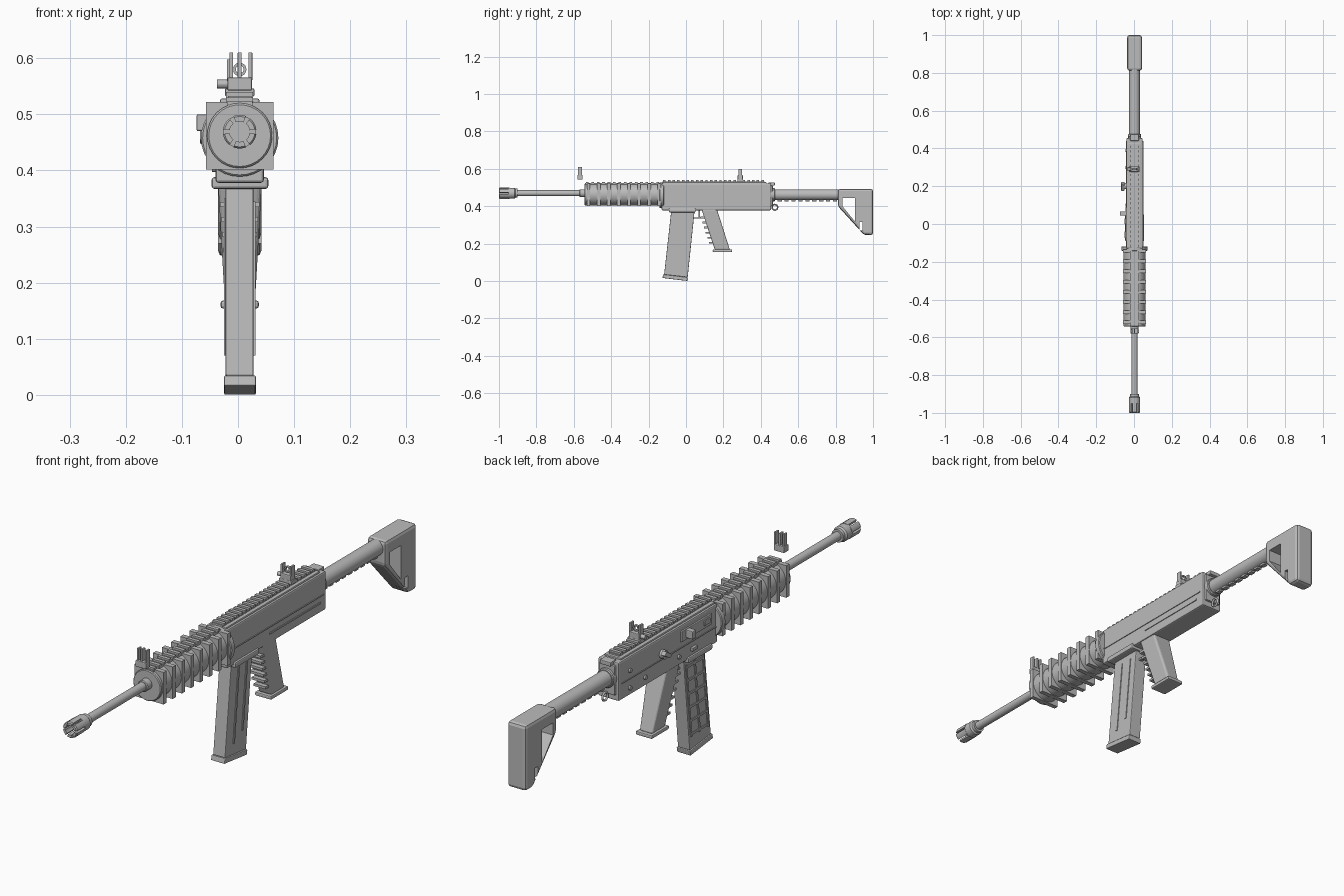
import bpy, bmesh, math
from mathutils import Vector

if "Cube" in bpy.data.objects:
    bpy.data.objects.remove(bpy.data.objects["Cube"])

CX = 0.003      # centre line in x
BORE = 0.469    # bore height

grey = bpy.data.materials.new("gunmetal_grey")
grey.use_nodes = True
grey.diffuse_color = (0.5, 0.5, 0.5, 1)
grey.node_tree.nodes["Principled BSDF"].inputs["Base Color"].default_value = (0.5, 0.5, 0.5, 1)


def finish(name, bm, bevel=0, smooth=False):
    """Turn a bmesh into a named object with optional bevel and smooth shading."""
    bmesh.ops.remove_doubles(bm, verts=bm.verts, dist=1e-6)
    bmesh.ops.recalc_face_normals(bm, faces=bm.faces)
    if bevel:
        bmesh.ops.bevel(bm, geom=bm.edges[:], offset=bevel, segments=2,
                        profile=0.5, affect='EDGES', clamp_overlap=True)
    mesh = bpy.data.meshes.new(name)
    bm.to_mesh(mesh)
    bm.free()
    mesh.materials.append(grey)
    obj = bpy.data.objects.new(name, mesh)
    bpy.context.collection.objects.link(obj)
    if smooth:
        bpy.ops.object.select_all(action='DESELECT')
        obj.select_set(True)
        bpy.context.view_layer.objects.active = obj
        bpy.ops.object.shade_smooth_by_angle(angle=math.radians(35))
    return obj


def add_prism(bm, pts, x0, x1):
    """Extrude a (y, z) outline from x0 to x1."""
    a = [bm.verts.new((x0, y, z)) for y, z in pts]
    b = [bm.verts.new((x1, y, z)) for y, z in pts]
    bm.faces.new(a)
    bm.faces.new(b[::-1])
    for i in range(len(pts)):
        j = (i + 1) % len(pts)
        bm.faces.new((a[i], b[i], b[j], a[j]))


def rect(y0, y1, z0, z1):
    return [(y0, z0), (y1, z0), (y1, z1), (y0, z1)]


def prism(name, pts, x0, x1, bevel=0):
    bm = bmesh.new()
    add_prism(bm, pts, x0, x1)
    return finish(name, bm, bevel)


def box(name, x0, x1, y0, y1, z0, z1, bevel=0):
    return prism(name, rect(y0, y1, z0, z1), x0, x1, bevel)


def add_lathe(bm, profile, z, segs, start=0, sweep=math.tau):
    """Revolve a closed (radius, y) outline about the y direction."""
    full = sweep > 6.28
    rings = []
    for k in range(segs if full else segs + 1):
        a = start + sweep * k / segs
        rings.append([bm.verts.new((CX + r * math.cos(a), y, z + r * math.sin(a)))
                      for r, y in profile])
    n = len(profile)
    for k in range(segs):
        a, b = rings[k], rings[(k + 1) % len(rings)]
        for i in range(n):
            j = (i + 1) % n
            if profile[i][0] or profile[j][0]:
                bm.faces.new((a[i], a[j], b[j], b[i]))
    if not full:
        bm.faces.new(rings[0])
        bm.faces.new(rings[-1][::-1])


def lathe(name, profile, z=BORE, segs=32):
    bm = bmesh.new()
    add_lathe(bm, profile, z, segs)
    return finish(name, bm, smooth=True)


def rod(name, r, y0, y1, z=BORE, c=0.003):
    return lathe(name, [(0, y0), (r - c, y0), (r, y0 + c), (r, y1 - c), (r - c, y1), (0, y1)], z)


def pin(name, r, x0, x1, y, z):
    """Round pin pointing sideways."""
    pts = [(y + r * math.cos(i * math.tau / 16), z + r * math.sin(i * math.tau / 16))
           for i in range(16)]
    return prism(name, pts, x0, x1)


# Barrel and slotted muzzle device
rod("barrel", 0.016, -0.92, -0.5)
rod("barrel_collar", 0.021, -0.57, -0.54)
lathe("muzzle_body", [(0, -0.95), (0.029, -0.95), (0.029, -0.918), (0.024, -0.912),
                      (0.024, -0.9), (0, -0.9)])
bm = bmesh.new()
for i in range(6):
    add_lathe(bm, [(0.018, -1), (0.027, -1), (0.03, -0.996), (0.03, -0.945), (0.018, -0.945)],
              BORE, 6, math.radians(60 * i + 8), math.radians(44))
finish("muzzle_prongs", bm, smooth=True)

# Handguard: round core with square cooling fins
HZ = 0.462
rod("handguard_core", 0.058, -0.543, -0.12, HZ)
bm = bmesh.new()
for i in range(8):
    y = -0.53 + i * 0.054
    add_prism(bm, rect(y, y + 0.018, HZ - 0.06, HZ + 0.06), CX - 0.06, CX + 0.06)
finish("handguard_fins", bm)
rod("handguard_rear_collar", 0.069, -0.142, -0.118, 0.458)
box("handguard_rail", CX - 0.023, CX + 0.023, -0.54, -0.12, 0.51, 0.523)

# Receiver
box("receiver", -0.04, 0.046, -0.13, 0.455, 0.378, 0.522, 0.005)
box("receiver_top_step", -0.032, 0.038, -0.125, 0.43, 0.515, 0.528, 0.003)
box("receiver_side_strip", 0.045, 0.049, 0.12, 0.42, 0.412, 0.418)
box("receiver_seam", -0.043, 0.049, -0.12, 0.44, 0.438, 0.441)
box("receiver_end_plate", -0.03, 0.036, 0.452, 0.464, 0.4, 0.51, 0.004)
box("charging_latch", -0.02, 0.026, 0.44, 0.475, 0.51, 0.526, 0.003)

# Top rail teeth over receiver and handguard
box("rail_base", CX - 0.021, CX + 0.021, -0.125, 0.42, 0.525, 0.533)
bm = bmesh.new()
for i in range(22):
    y = -0.122 + i * 0.025
    add_prism(bm, rect(y, y + 0.013, 0.53, 0.54), CX - 0.024, CX + 0.024)
for i in range(14):
    y = -0.535 + i * 0.029
    add_prism(bm, rect(y, y + 0.014, 0.52, 0.53), CX - 0.024, CX + 0.024)
finish("rail_teeth", bm)


# Sights: clamp base with upright prongs
def sight(name, y, prongs, top):
    box(name + "_base", CX - 0.022, CX + 0.022, y - 0.014, y + 0.014, 0.542, 0.566, 0.003)
    for x in prongs:
        box(name + "_prong", CX + x - 0.0035, CX + x + 0.0035, y - 0.01, y + 0.01,
            0.56, top, 0.001)


sight("front_sight", -0.567, (-0.015, 0, 0.019), 0.61)
sight("rear_sight", 0.29, (-0.019, 0.019), 0.598)
box("rear_sight_clamp", CX - 0.026, CX + 0.026, 0.275, 0.305, 0.532, 0.546, 0.002)
lathe("rear_sight_aperture", [(0.007, 0.286), (0.012, 0.286), (0.012, 0.294), (0.007, 0.294)],
      0.58, 20)
pin("rear_sight_knob", 0.008, -0.037, -0.018, 0.29, 0.554)

# Right-hand controls
box("ejection_port_cover", -0.046, -0.038, -0.09, 0.09, 0.462, 0.502, 0.002)
box("bolt_handle", -0.074, -0.04, 0.044, 0.066, 0.47, 0.5, 0.003)
box("bolt_stop", -0.05, -0.038, -0.075, -0.04, 0.474, 0.492, 0.002)
pin("selector_drum", 0.016, -0.056, -0.038, 0.2, 0.46)
prism("selector_lever", [(0.175, 0.455), (0.19, 0.447), (0.222, 0.466), (0.212, 0.48)],
      -0.068, -0.05, 0.002)
box("magazine_catch", -0.05, -0.038, 0.0, 0.03, 0.405, 0.418, 0.002)
for y, z in ((0.1, 0.41), (0.3, 0.41), (0.39, 0.47), (0.39, 0.405)):
    pin("receiver_pin", 0.008, -0.046, -0.03, y, z)

# Magazine, leaning forward towards its foot
box("magazine_well", -0.047, 0.054, -0.092, 0.052, 0.367, 0.388, 0.005)
prism("magazine_body", [(-0.079, 0.375), (0.046, 0.375), (0.009, 0.02), (-0.117, 0.034)],
      -0.022, 0.028, 0.003)
prism("magazine_foot", [(-0.122, 0.035), (0.012, 0.019), (0.008, 0), (-0.126, 0.016)],
      -0.025, 0.032, 0.003)


def lean(y, z):
    return (y - 0.108 * (0.37 - z), z)


bm = bmesh.new()
for y, z0 in ((-0.038, 0.07), (0.01, 0.1)):
    add_prism(bm, [lean(y, z0), lean(y + 0.008, z0), lean(y + 0.008, 0.345), lean(y, 0.345)],
              0.026, 0.031)
for y in (-0.07, -0.02, 0.03):
    add_prism(bm, [lean(y, 0.07), lean(y + 0.008, 0.07), lean(y + 0.008, 0.35), lean(y, 0.35)],
              -0.025, -0.02)
for i in range(6):
    z = 0.075 + i * 0.052
    add_prism(bm, [lean(-0.07, z), lean(0.038, z), lean(0.038, z + 0.008), lean(-0.07, z + 0.008)],
              -0.025, -0.02)
finish("magazine_ribs", bm)

# Pistol grip with finger ribs, tapering towards its foot
grip = prism("pistol_grip", [(0.082, 0.385), (0.165, 0.385), (0.235, 0.165), (0.155, 0.165)],
             -0.036, 0.043)
for v in grip.data.vertices:
    if v.co.z < 0.2:
        v.co.x = CX + (v.co.x - CX) * 0.68
mod = grip.modifiers.new("rounded", 'BEVEL')
mod.width, mod.segments = 0.008, 3
box("grip_foot", -0.031, 0.037, 0.143, 0.246, 0.154, 0.168, 0.004)
bm = bmesh.new()
for i in range(6):
    z = 0.2 + i * 0.027
    y = 0.082 + (0.385 - z) * 0.33
    w = 0.024 + 0.011 * i / 5
    add_prism(bm, rect(y - 0.02, y + 0.03, z, z + 0.009), CX - w, CX + w)
finish("grip_finger_ribs", bm)
box("trigger", -0.004, 0.01, 0.04, 0.08, 0.333, 0.34)
box("trigger_stem", -0.004, 0.01, 0.066, 0.074, 0.333, 0.385)

# Buffer tube with notched underside
TZ = 0.461
rod("tube_collar", 0.035, 0.45, 0.476, TZ)
rod("buffer_tube", 0.029, 0.45, 0.83, TZ)
bm = bmesh.new()
for i in range(9):
    y = 0.49 + i * 0.037
    add_prism(bm, rect(y, y + 0.022, 0.426, 0.445), CX - 0.009, CX + 0.009)
finish("tube_notches", bm)

# Sling ring
bpy.ops.mesh.primitive_torus_add(major_radius=0.015, minor_radius=0.004, major_segments=24,
                                 minor_segments=8, location=(CX, 0.475, 0.394),
                                 rotation=(0, math.pi / 2, 0))
ring = bpy.context.object
ring.name = "sling_ring"
ring.data.materials.append(grey)
bpy.ops.object.shade_smooth()

# Shoulder stock with a window and a sling slot cut through it
stock = prism("shoulder_stock", [(0.812, 0.492), (1, 0.492), (1, 0.246), (0.952, 0.246),
                                 (0.812, 0.4)], -0.036, 0.042, 0.012)
window = [(0.838, 0.444), (0.903, 0.444), (0.903, 0.318), (0.838, 0.398)]
for pts in (window, rect(0.928, 0.945, 0.27, 0.315)):
    cutter = prism("stock_cutter", pts, -0.1, 0.1)
    cutter.hide_render = True
    mod = stock.modifiers.new("cut", 'BOOLEAN')
    mod.operation, mod.solver, mod.object = 'DIFFERENCE', 'EXACT', cutter
    bpy.context.view_layer.objects.active = stock
    bpy.ops.object.modifier_apply(modifier=mod.name)
    bpy.data.objects.remove(cutter)
